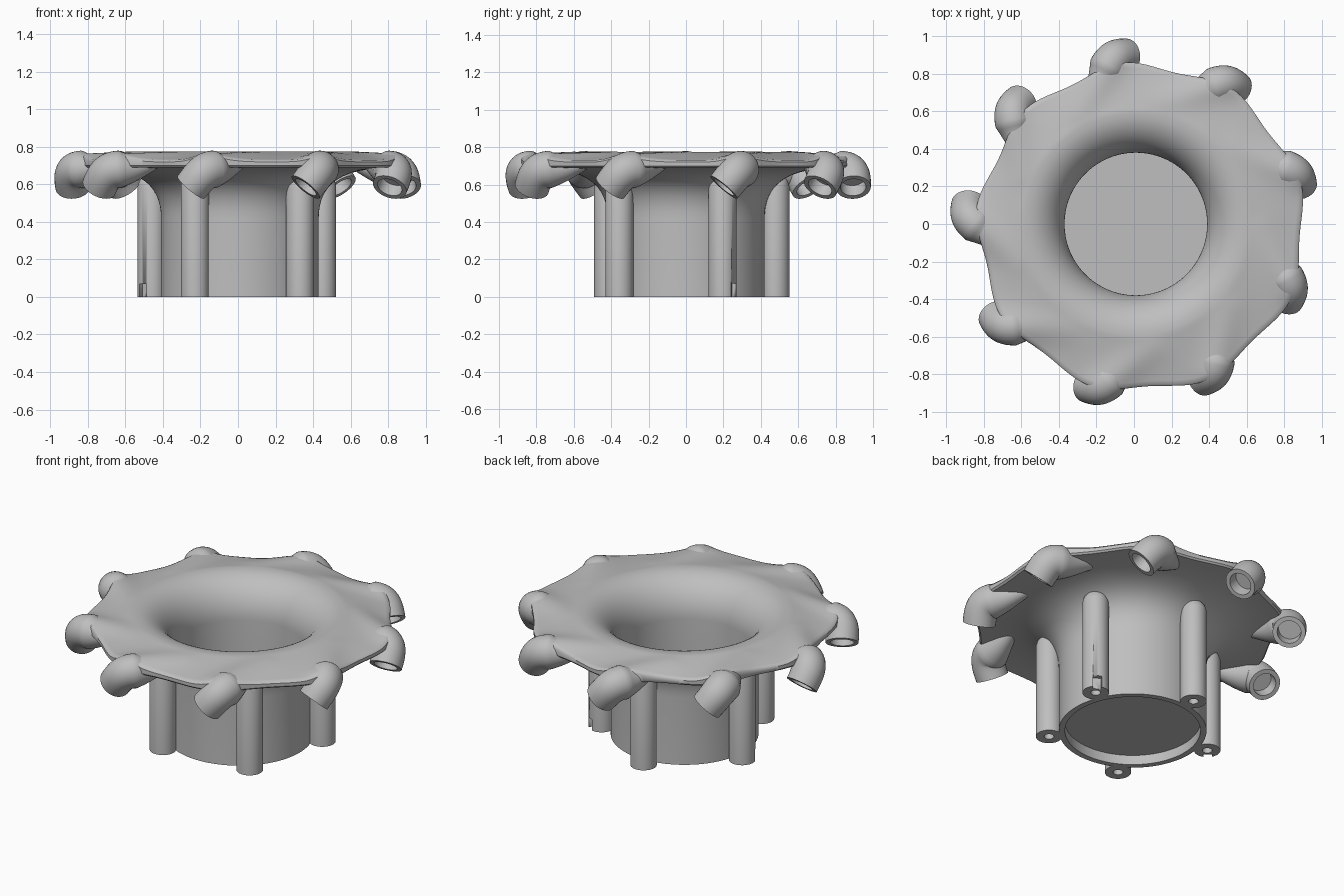
import bpy
import bmesh
from math import sin, cos, pi, radians, exp
from mathutils import Vector
from mathutils.geometry import interpolate_bezier, intersect_point_line

cube = bpy.data.objects.get("Cube")
if cube:
    bpy.data.objects.remove(cube)

GREY = (0.52, 0.52, 0.52, 1)
mat = bpy.data.materials.new("light grey")
mat.use_nodes = True
mat.diffuse_color = GREY
mat.node_tree.nodes["Principled BSDF"].inputs["Base Color"].default_value = GREY

CENTRE = Vector((0.01, 0, 0))
NOZZLES = [radians(95 + 40 * i) for i in range(9)]
POSTS = [radians(24 + 72 * i) for i in range(5)]


def finish(bm, name):
    bmesh.ops.remove_doubles(bm, verts=bm.verts, dist=1e-5)
    bmesh.ops.recalc_face_normals(bm, faces=bm.faces)
    mesh = bpy.data.meshes.new(name)
    bm.to_mesh(mesh)
    bm.free()
    obj = bpy.data.objects.new(name, mesh)
    bpy.context.collection.objects.link(obj)
    mesh.materials.append(mat)
    for o in bpy.context.selected_objects:
        o.select_set(False)
    bpy.context.view_layer.objects.active = obj
    obj.select_set(True)
    bpy.ops.object.shade_smooth_by_angle(angle=radians(40))
    return obj


def skin(rings, name):
    """Join rings of points into a surface."""
    bm = bmesh.new()
    loops = [[bm.verts.new(p) for p in ring] for ring in rings]
    for a, b in zip(loops, loops[1:]):
        n = len(a)
        for i in range(n):
            j = (i + 1) % n
            bm.faces.new((a[i], a[j], b[j], b[i]))
    return finish(bm, name)


def lathe(profile, centre, name, steps, shape=lambda r, a, z: (r, z)):
    rings = []
    for r, z in profile:
        ring = []
        for i in range(steps):
            a = 2 * pi * i / steps
            rr, zz = shape(r, a, z)
            ring.append(centre + Vector((rr * cos(a), rr * sin(a), zz)))
        rings.append(ring)
    return skin(rings, name)


def local(a, r, t, z):
    """Point from radial and clockwise offsets at angle a."""
    return Vector((r * cos(a) + t * sin(a), r * sin(a) - t * cos(a), z))


# Horn body: floor, flared throat, disc top, rim, underside, outer wall
FLAT, RIM = 0.6, 0.865
ridges = [(local(a, 0.6, -0.23, 0), local(a, 0.88, -0.05, 0)) for a in NOZZLES]


def disc_shape(r, a, z):
    if r <= FLAT:
        return r, z
    edge = RIM + 0.035 * cos(a + radians(35)) + 0.02 * cos(9 * (a - NOZZLES[0]))
    k = (r - FLAT) / (RIM - FLAT)
    r = FLAT + k * (edge - FLAT)
    if z > 0.7:
        # swell softly towards each nozzle ridge
        p = Vector((r * cos(a), r * sin(a), 0))
        d = 1.0
        for p0, p1 in ridges:
            q, t = intersect_point_line(p, p0, p1)
            q = p0.lerp(p1, min(1, max(0, t)))
            d = min(d, (p - q).length)
        z += 0.035 * k * exp(-(d / 0.09) ** 2)
    return r, z


profile = [(0, 0.1), (0.38, 0.1), (0.38, 0.3)]
for i in range(17):
    u = pi / 2 * i / 16
    profile.append((0.59 - 0.21 * cos(u), 0.54 + 0.235 * sin(u)))
for i in range(15):
    k = i / 14
    profile.append((0.605 + 0.25 * k, 0.775 - 0.045 * k))
profile += [(0.865, 0.72), (0.865, 0.70), (0.855, 0.69)]
under = interpolate_bezier(Vector((0.83, 0.69, 0)), Vector((0.6, 0.69, 0)),
                           Vector((0.42, 0.64, 0)), Vector((0.42, 0.42, 0)), 20)
profile += [(p.x, p.y) for p in under]
profile += [(0.42, 0), (0.385, 0), (0.385, 0.06), (0, 0.06)]
lathe(profile, CENTRE, "horn_body", 288, disc_shape)

# Screw posts around the wall, with blind holes
post_profile = [(0, 0.2), (0.028, 0.2), (0.028, 0), (0.075, 0), (0.075, 0.59),
                (0.066, 0.62), (0.045, 0.645), (0, 0.655)]
posts = []
for i, a in enumerate(POSTS):
    posts.append(lathe(post_profile, CENTRE + local(a, 0.48, 0, 0),
                       f"screw_post_{i + 1}", 40))

# Small notches at the foot of two posts
for i, turn in ((0, 35), (2, 60)):
    a = POSTS[i]
    side = a + radians(turn)
    bm = bmesh.new()
    bmesh.ops.create_cube(bm, size=1)
    bmesh.ops.scale(bm, vec=(0.06, 0.05, 0.14), verts=bm.verts)
    cutter = finish(bm, f"notch_cutter_{i + 1}")
    cutter.location = CENTRE + local(a, 0.48, 0, 0) + local(side, 0.075, 0, 0)
    cutter.rotation_euler.z = side
    cutter.hide_render = True
    cutter.display_type = 'WIRE'
    mod = posts[i].modifiers.new("notch", 'BOOLEAN')
    mod.operation = 'DIFFERENCE'
    mod.object = cutter
    bpy.context.view_layer.objects.active = posts[i]
    bpy.ops.object.modifier_apply(modifier=mod.name)
    bpy.data.objects.remove(cutter)


# Nozzles: ridge growing out of the disc, elbow turning down and clockwise
def nozzle(a, name):
    arm = interpolate_bezier(*(local(a, *p) for p in (
        (0.58, -0.24, 0.75), (0.67, -0.185, 0.73),
        (0.76, -0.13, 0.68), (0.84, -0.08, 0.68))), 14)
    elbow = interpolate_bezier(*(local(a, *p) for p in (
        (0.84, -0.08, 0.68), (0.895, -0.045, 0.68),
        (0.9, -0.02, 0.645), (0.895, 0.03, 0.585))), 14)
    path = [(p, 0.02 + 0.08 * (i / 13) ** 1.4) for i, p in enumerate(arm)]
    path += [(p, 0.1 - 0.006 * i / 13) for i, p in enumerate(elbow)][1:]
    tip = path[-1][0]
    aim = local(a, -0.02, 0.65, -0.75).normalized()
    path = [(path[0][0], 0.0)] + path
    # bore
    path += [(tip, 0.068), (tip - aim * 0.07, 0.066), (tip - aim * 0.07, 0.0)]

    rings = []
    last = len(path) - 4
    tangent = (path[2][0] - path[1][0]).normalized()
    nor = Vector((0, 0, 1)).cross(tangent).normalized()
    for i, (p, r) in enumerate(path):
        if i >= last:
            new = aim
        elif i > 1:
            new = (path[i + 1][0] - path[i - 1][0]).normalized()
        else:
            new = tangent
        nor.rotate(tangent.rotation_difference(new))
        tangent = new
        bi = tangent.cross(nor)
        rings.append([CENTRE + p + r * (nor * cos(2 * pi * k / 32) + bi * sin(2 * pi * k / 32))
                      for k in range(32)])
    skin(rings, name)


for i, a in enumerate(NOZZLES):
    nozzle(a, f"nozzle_{i + 1}")
